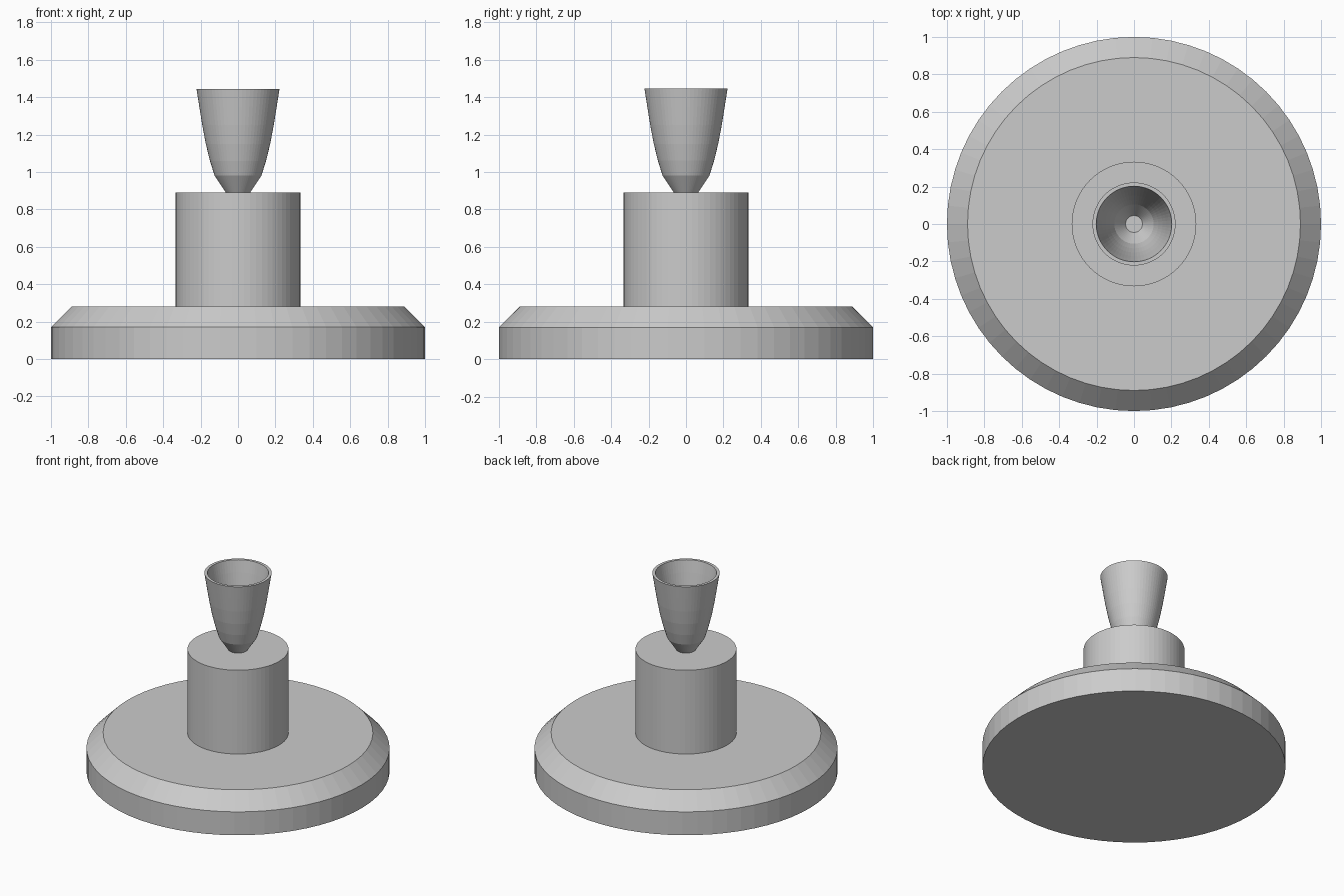
import bpy
import bmesh
from math import cos, sin, tau, radians

SEGMENTS = 64

cube = bpy.data.objects.get("Cube")
if cube:
    bpy.data.objects.remove(cube, do_unlink=True)

grey = bpy.data.materials.new("plain_grey")
grey.use_nodes = True
grey.diffuse_color = (0.6, 0.6, 0.6, 1)
grey.node_tree.nodes["Principled BSDF"].inputs["Base Color"].default_value = grey.diffuse_color


def lathe(name, profile):
    """Turn a (radius, height) profile round z and cap both of its ends."""
    bm = bmesh.new()
    rings = []
    for r, z in profile:
        rings.append([bm.verts.new((r * cos(tau * i / SEGMENTS), r * sin(tau * i / SEGMENTS), z))
                      for i in range(SEGMENTS)])
    for low, high in zip(rings, rings[1:]):
        for i in range(SEGMENTS):
            j = (i + 1) % SEGMENTS
            bm.faces.new((low[i], low[j], high[j], high[i]))
    bm.faces.new(rings[0][::-1])
    bm.faces.new(rings[-1])
    bmesh.ops.recalc_face_normals(bm, faces=bm.faces)
    mesh = bpy.data.meshes.new(name)
    bm.to_mesh(mesh)
    bm.free()
    mesh.materials.append(grey)
    obj = bpy.data.objects.new(name, mesh)
    bpy.context.collection.objects.link(obj)
    return obj


# Broad disc with a chamfered upper edge
lathe("base", [(1, 0), (1, 0.17), (0.89, 0.28)])

# Straight cylinder standing on the disc
lathe("column", [(0.333, 0.28), (0.333, 0.89)])

# Hollow flared cup: up the outside, over the rim and down the inside
outer = [(0.065, 0.89), (0.125, 0.98), (0.15, 1.06), (0.172, 1.15),
         (0.191, 1.25), (0.207, 1.35), (0.222, 1.445)]
inner = [(r - 0.02, z + 0.01) for r, z in outer[:-1]] + [(0.202, 1.445)]
lathe("cup", outer + inner[::-1])
